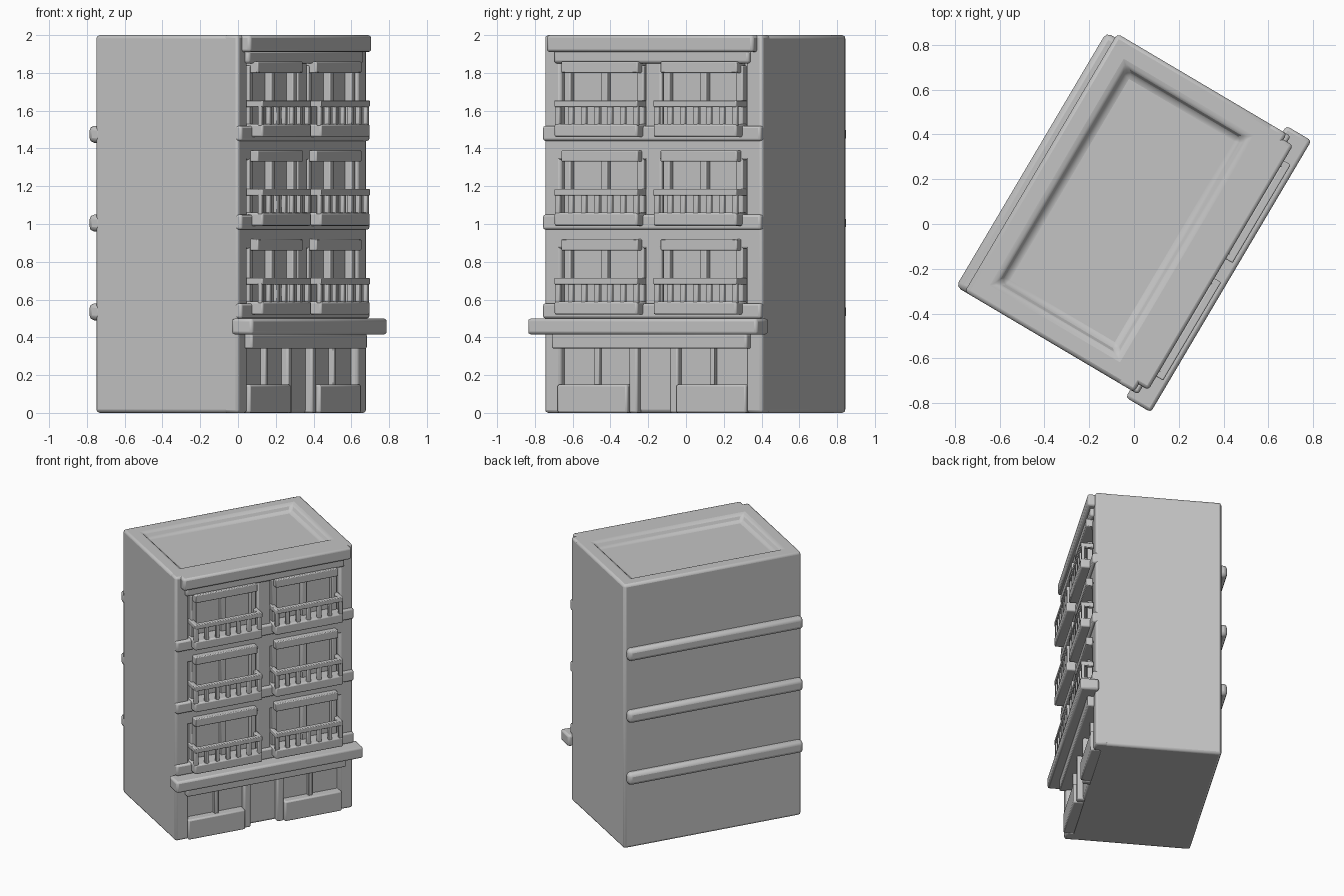
import bpy, bmesh
from math import radians
from mathutils import Matrix

if "Cube" in bpy.data.objects:
    bpy.data.objects.remove(bpy.data.objects["Cube"], do_unlink=True)

# One stone colour for the whole building
stone = bpy.data.materials.new("grey stone")
stone.use_nodes = True
stone.diffuse_color = (0.55, 0.55, 0.55, 1)
stone.node_tree.nodes["Principled BSDF"].inputs["Base Color"].default_value = stone.diffuse_color

# The building is laid out facing -y, then turned and placed on the ground
PLACE = Matrix.Translation((-0.037, 0.05, 0)) @ Matrix.Rotation(radians(59.4), 4, 'Z')
HALF = 0.67      # half of the building's width
WALL = -0.44     # outer plane of the facade
CORE = -0.40     # plane of the window glass
DECK = -0.525    # front edge of the balconies
FLOORS = [0.5, 0.97, 1.44]


def add_box(bm, x, y, z):
    """Add a box given (min, max) pairs."""
    size = [b - a for a, b in (x, y, z)]
    mid = [(a + b) / 2 for a, b in (x, y, z)]
    bmesh.ops.create_cube(bm, size=1, matrix=Matrix.Translation(mid) @ Matrix.Diagonal((*size, 1)))


def finish(name, bm, bevel):
    """Turn a bmesh into a placed, softly bevelled object."""
    mesh = bpy.data.meshes.new(name)
    bm.to_mesh(mesh)
    bm.free()
    mesh.materials.append(stone)
    obj = bpy.data.objects.new(name, mesh)
    bpy.context.collection.objects.link(obj)
    obj.matrix_world = PLACE
    mod = obj.modifiers.new("soft edges", 'BEVEL')
    mod.width = bevel
    mod.segments = 2
    bpy.ops.object.select_all(action='DESELECT')
    obj.select_set(True)
    bpy.context.view_layer.objects.active = obj
    bpy.ops.object.shade_smooth_by_angle(angle=radians(35))


def boxes(name, parts, bevel=0.01):
    bm = bmesh.new()
    for part in parts:
        add_box(bm, *part)
    finish(name, bm, bevel)


def both(a, b):
    """The same span on both sides of the centre line."""
    return [(a, b), (-b, -a)]


# Main block with a sunken roof behind a broad parapet
bm = bmesh.new()
add_box(bm, (-HALF, HALF), (CORE, -WALL), (0, 2))
bm.faces.ensure_lookup_table()
roof = max(bm.faces, key=lambda f: f.calc_center_median().z)
bmesh.ops.inset_region(bm, faces=[roof], thickness=0.1, use_even_offset=True)
bmesh.ops.inset_region(bm, faces=[roof], thickness=0.03, depth=-0.05, use_even_offset=True)
finish("main_block", bm, 0.018)

# Corner piers and central pier of the facade
piers = both(0.57, HALF)
boxes("corner_piers", [(x, (WALL, CORE + 0.05), (0, 2)) for x in piers], 0.015)
boxes("central_pier", [((-0.05, 0.05), (WALL, CORE + 0.02), (0.36, 1.92))])

# Wall bands between the storeys
boxes("spandrels", [((-0.6, 0.6), (WALL, CORE + 0.02), (z - 0.1, z + 0.08)) for z in FLOORS])

# Roof cornice
boxes("cornice", [((-0.63, 0.64), (-0.49, -0.33), (1.91, 2)),
                  ((-0.6, 0.6), (-0.465, -0.36), (1.85, 1.92))], 0.015)

# Shop front: low walls beside the door, door jambs and sign band
boxes("shop_low_walls", [(x, (WALL - 0.02, CORE + 0.02), (0, 0.15)) for x in both(0.15, 0.58)])
boxes("door_jambs", [(x, (WALL, CORE + 0.02), (0, 0.36)) for x in both(0.1, 0.15)])
boxes("shop_window_bars", [(x, (WALL + 0.01, CORE + 0.02), (0.14, 0.36)) for x in both(0.34, 0.37)], 0.005)
boxes("sign_band", [((-0.6, 0.6), (-0.485, CORE + 0.02), (0.34, 0.42))])

# Canopy above the shop
boxes("canopy", [((-0.71, 0.7), (-0.55, WALL + 0.02), (0.415, 0.5))], 0.015)

# Upper storeys: slab, windows and a pair of balconies on each floor
for i, z in enumerate(FLOORS):
    tag = "floor_%d_" % (i + 1)
    boxes(tag + "slab", [((-HALF, HALF), (-0.46, WALL + 0.03), (z, z + 0.08))], 0.012)
    frames, decks, rails = [], [], []
    for x0, x1 in both(0.05, 0.56):
        mid = (x0 + x1) / 2
        # Window mullion, jambs and projecting head moulding
        for x in (x0 + 0.03, mid, x1 - 0.03):
            frames.append(((x - 0.02, x + 0.02), (WALL, CORE + 0.02), (z + 0.05, z + 0.4)))
        frames.append(((x0 + 0.02, x1 - 0.02), (-0.485, CORE + 0.02), (z + 0.36, z + 0.42)))
        # Balcony deck
        decks.append(((x0, x1), (DECK, CORE), (z + 0.02, z + 0.09)))
        # Handrail, side rails and balusters
        top = (z + 0.18, z + 0.215)
        rails.append(((x0, x1), (DECK, DECK + 0.035), top))
        for x in (x0, x1 - 0.03):
            rails.append(((x, x + 0.03), (DECK + 0.02, CORE), top))
        for k in range(7):
            x = x0 + k * (x1 - x0 - 0.03) / 6
            rails.append(((x, x + 0.03), (DECK + 0.005, DECK + 0.03), (z + 0.08, z + 0.19)))
    boxes(tag + "window_frames", frames, 0.006)
    boxes(tag + "balcony_decks", decks)
    boxes(tag + "balcony_railings", rails, 0.005)

# String courses across the rear wall
boxes("rear_ledges", [((-HALF, HALF - 0.02), (0.4, 0.485), (z - 0.01, z + 0.08)) for z in FLOORS], 0.025)
